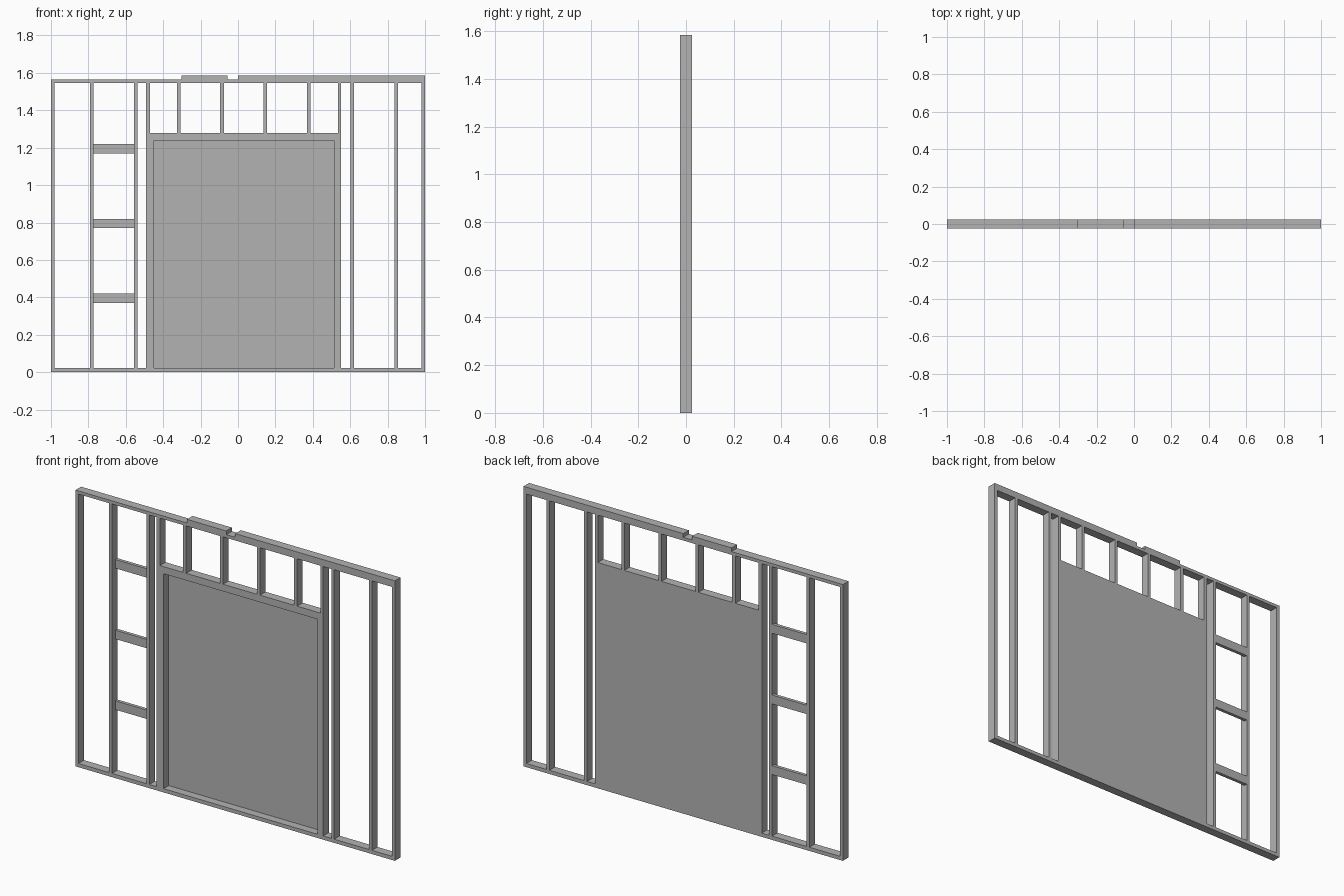
import bpy, bmesh
from math import radians
from mathutils import Matrix

if "Cube" in bpy.data.objects:
    bpy.data.objects.remove(bpy.data.objects["Cube"])

HALF = 0.025                  # half the wall depth
SILL, PLATE = 0.021, 1.546    # top of bottom plate, underside of top plate
HEADER = 1.278                # top of the panel header

grey = bpy.data.materials.new("plain_grey")
grey.use_nodes = True
grey.diffuse_color = (0.45, 0.45, 0.45, 1)
grey.node_tree.nodes["Principled BSDF"].inputs["Base Color"].default_value = (0.45, 0.45, 0.45, 1)


def add_object(name, mesh):
    obj = bpy.data.objects.new(name, mesh)
    bpy.context.scene.collection.objects.link(obj)
    mesh.materials.clear()
    mesh.materials.append(grey)
    return obj


def box(name, x0, x1, y0, y1, z0, z1):
    bm = bmesh.new()
    bmesh.ops.create_cube(bm, size=1)
    bm.transform(Matrix.Translation(((x0 + x1) / 2, (y0 + y1) / 2, (z0 + z1) / 2))
                 @ Matrix.Diagonal((x1 - x0, y1 - y0, z1 - z0, 1)))
    mesh = bpy.data.meshes.new(name)
    bm.to_mesh(mesh)
    bm.free()
    return add_object(name, mesh)


def rect(x0, x1, z0, z1):
    return [(x0, z0), (x1, z0), (x1, z1), (x0, z1)]


# Wall outline with the stepped upper top plate
outline = [(-1, 0), (1, 0), (1, 1.585), (0, 1.585), (0, 1.564), (-0.056, 1.564),
           (-0.056, 1.585), (-0.302, 1.585), (-0.302, 1.564), (-1, 1.564)]

# Openings between full-height studs, and between the short studs over the header
tall = [(-0.982, -0.79), (-0.772, -0.556), (-0.538, -0.492),
        (0.551, 0.602), (0.62, 0.838), (0.856, 0.982)]
short = [(-0.471, -0.326), (-0.307, -0.095), (-0.076, 0.136),
         (0.155, 0.369), (0.388, 0.535)]
loops = [outline]
loops += [rect(a, b, SILL, PLATE) for a, b in tall]
loops += [rect(a, b, HEADER, PLATE) for a, b in short]

# Extrude the filled profile into the frame
profile = bpy.data.curves.new("frame_profile", "CURVE")
profile.dimensions = "2D"
profile.fill_mode = "BOTH"
profile.extrude = HALF
for loop in loops:
    spline = profile.splines.new("POLY")
    spline.points.add(len(loop) - 1)
    for point, (x, z) in zip(spline.points, loop):
        point.co = (x, z, 0, 1)
    spline.use_cyclic_u = True
profile_obj = bpy.data.objects.new("frame_profile", profile)
bpy.context.scene.collection.objects.link(profile_obj)
bpy.context.view_layer.update()
mesh = bpy.data.meshes.new_from_object(
    profile_obj.evaluated_get(bpy.context.evaluated_depsgraph_get()))
bpy.data.objects.remove(profile_obj)

bm = bmesh.new()
bm.from_mesh(mesh)
bmesh.ops.remove_doubles(bm, verts=bm.verts, dist=0.0001)
bm.transform(Matrix.Rotation(radians(90), 4, "X"))
bmesh.ops.recalc_face_normals(bm, faces=bm.faces)
for face in bm.faces:
    face.smooth = False
bm.to_mesh(mesh)
bm.free()
frame = add_object("wall_frame", mesh)

# Recess in the front, leaving a thin panel flush with the back
cutter = box("recess_cutter", -0.449, 0.514, -0.1, HALF - 0.004, SILL, 1.238)
cutter.hide_render = True
cut = frame.modifiers.new("recess", "BOOLEAN")
cut.operation = "DIFFERENCE"
cut.solver = "EXACT"
cut.object = cutter
bpy.context.view_layer.update()
cut_mesh = bpy.data.meshes.new_from_object(
    frame.evaluated_get(bpy.context.evaluated_depsgraph_get()))
frame.modifiers.clear()
frame.data = cut_mesh
bpy.data.objects.remove(cutter)

# Flat blocking boards, flush with the back
for name, z in (("lower", 0.395), ("middle", 0.795), ("upper", 1.195)):
    box(name + "_blocking", -0.772, -0.556, HALF - 0.019, HALF, z - 0.025, z + 0.025)
